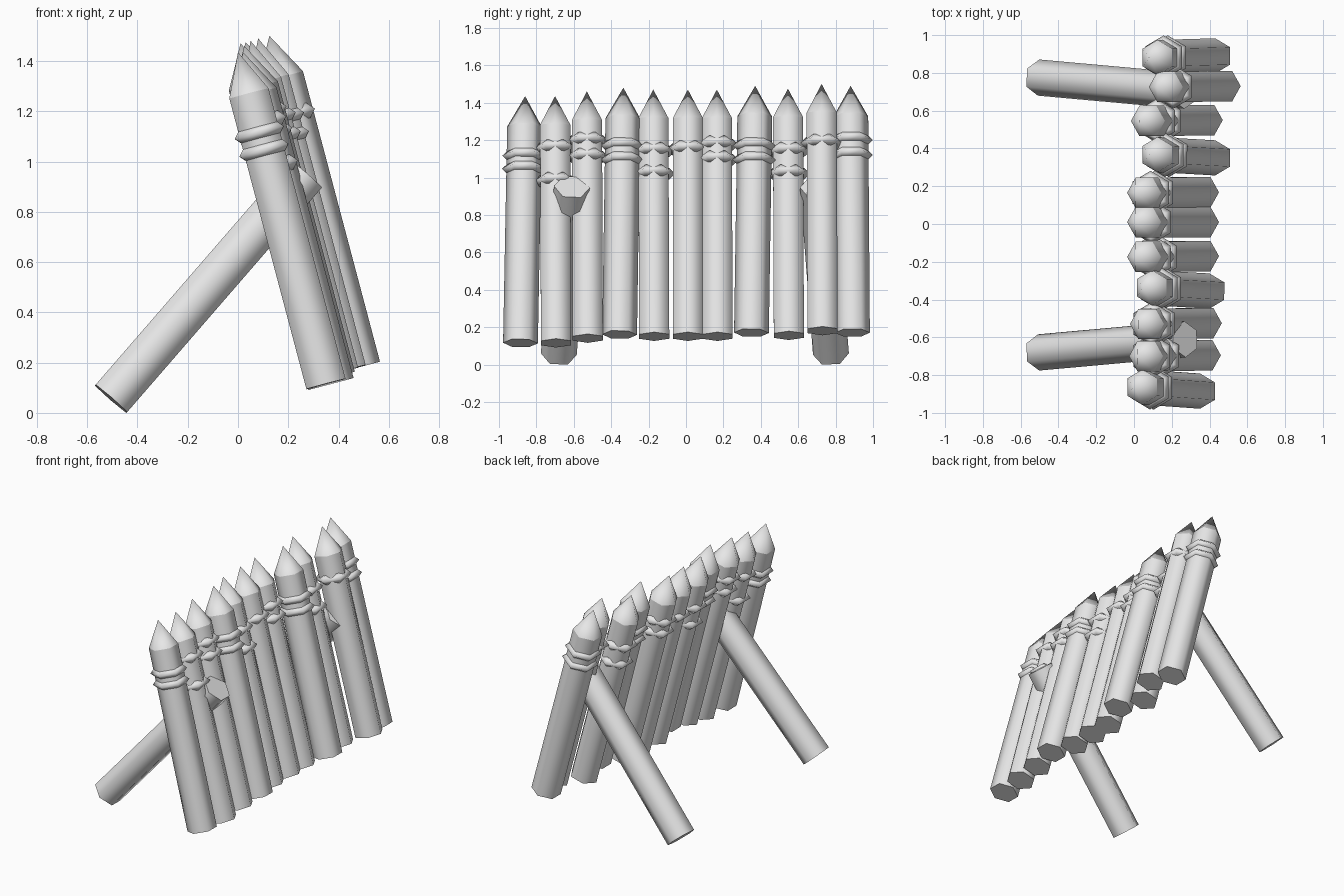
import bpy, bmesh, math
from mathutils import Vector, Matrix

cube = bpy.data.objects.get("Cube")
if cube:
    bpy.data.objects.remove(cube, do_unlink=True)

# Single material
wood = bpy.data.materials.new("pale_grey_wood")
wood.use_nodes = True
grey = (0.8, 0.8, 0.8, 1)
wood.diffuse_color = grey
wood.node_tree.nodes["Principled BSDF"].inputs["Base Color"].default_value = grey

SIDES = 6
RADIUS = 0.093
TIP = 0.17      # length of the sharpened point
DROP = 0.35     # how far the stakes lean from foot to tip
RISE = 1.32


def frame(start, end):
    """Matrix at start whose z axis runs towards end and y stays sideways."""
    z = (end - start).normalized()
    x = Vector((0, 1, 0)).cross(z).normalized()
    y = z.cross(x)
    m = Matrix((x, y, z)).transposed().to_4x4()
    m.translation = start
    return m


def lathe(name, rows, matrix, turn, closed=False):
    """Six-sided body from (radius, height) rows; zero radius makes a point."""
    bm = bmesh.new()
    loops = []
    for r, h in rows:
        if r == 0:
            loops.append([bm.verts.new((0, 0, h))] * SIDES)
        else:
            angles = [turn + 2 * math.pi * i / SIDES for i in range(SIDES)]
            loops.append([bm.verts.new((r * math.cos(a), r * math.sin(a), h))
                          for a in angles])
    pairs = list(zip(loops, loops[1:]))
    if closed:
        pairs.append((loops[-1], loops[0]))
    for low, high in pairs:
        for i in range(SIDES):
            j = (i + 1) % SIDES
            corners = [low[i], low[j], high[j], high[i]]
            bm.faces.new(list(dict.fromkeys(corners)))
    if not closed:
        for loop in (loops[0], loops[-1]):
            if loop[0] is not loop[1]:
                bm.faces.new(loop)
        # Crisp rims at the cut ends and below the point
        for loop in loops:
            if loop[0] is not loop[1]:
                for i in range(SIDES):
                    edge = bm.edges.get((loop[i], loop[(i + 1) % SIDES]))
                    edge.smooth = False
    for f in bm.faces:
        f.smooth = True
    bmesh.ops.recalc_face_normals(bm, faces=bm.faces)
    mesh = bpy.data.meshes.new(name)
    bm.to_mesh(mesh)
    bm.free()
    mesh.materials.append(wood)
    obj = bpy.data.objects.new(name, mesh)
    obj.matrix_world = matrix
    bpy.context.collection.objects.link(obj)
    return obj


# Stakes: foot x, foot y, tip y, foot z, flat side forward, rope heights
stakes = [
    (0.35, -0.885, -0.86, 0.115, True, (1.115, 1.045)),
    (0.37, -0.695, -0.70, 0.115, False, (1.155, 0.98)),
    (0.375, -0.525, -0.53, 0.14, False, (1.195, 1.11)),
    (0.40, -0.355, -0.335, 0.16, True, (1.17, 1.095)),
    (0.36, -0.17, -0.175, 0.15, False, (1.14, 1.02)),
    (0.36, 0.01, 0.01, 0.15, False, (1.15,)),
    (0.36, 0.168, 0.165, 0.15, False, (1.175, 1.095)),
    (0.43, 0.35, 0.37, 0.17, True, (1.17, 1.095)),
    (0.38, 0.55, 0.545, 0.155, False, (1.14, 1.02)),
    (0.475, 0.73, 0.725, 0.18, False, (1.185,)),
    (0.43, 0.89, 0.88, 0.17, True, (1.20, 1.12)),
]
for n, (fx, fy, ty, fz, flat, ropes) in enumerate(stakes, 1):
    foot = Vector((fx, fy, fz))
    tip = Vector((fx - DROP, ty, fz + RISE))
    length = (tip - foot).length
    turn = math.pi / 6 if flat else 0
    m = frame(foot, tip)
    lathe(f"stake_{n}", [(RADIUS, 0), (RADIUS, length - TIP), (0, length)], m, turn)

    # Rope bands with a diamond section
    for k, height in enumerate(ropes, 1):
        at = (height - fz) / RISE * length
        band = [(0.085 + 0.031 * math.cos(a), at + 0.031 * math.sin(a))
                for a in (i * math.pi / 2 for i in range(4))]
        lathe(f"stake_{n}_rope_{k}", band, m, math.pi / 6, closed=True)

# Back braces
for side, foot_y, top_y in (("right", -0.68, -0.61), ("left", 0.775, 0.705)):
    foot = Vector((-0.505, foot_y, 0.056))
    top = Vector((0.27, top_y, 0.95))
    m = frame(foot, top)
    lathe(f"{side}_brace", [(0.096, 0), (0.096, (top - foot).length)], m, math.pi / 6)
